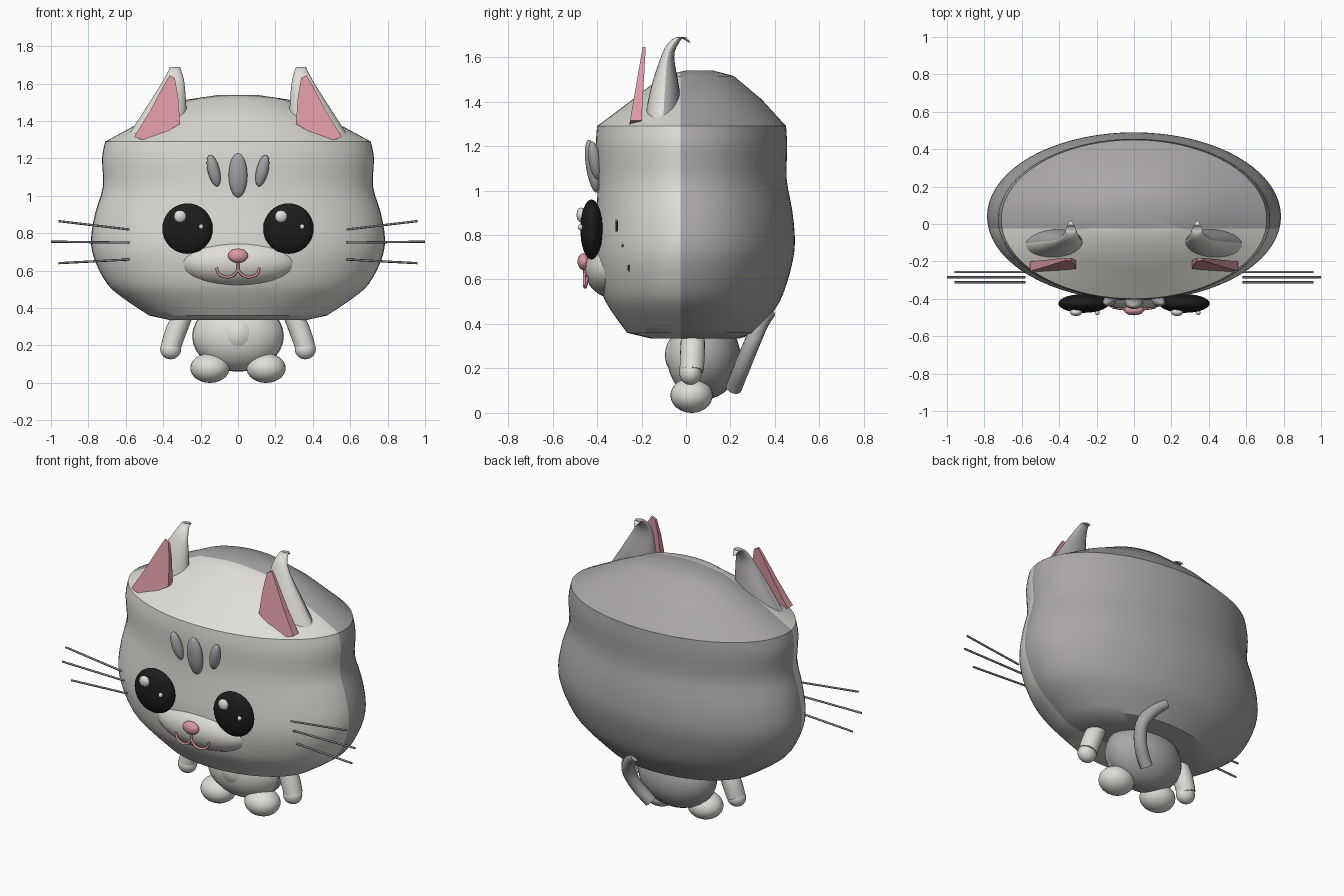
import bpy, bmesh, math
from mathutils import Vector

if "Cube" in bpy.data.objects:
    bpy.data.objects.remove(bpy.data.objects["Cube"])


def material(name, rgb):
    m = bpy.data.materials.new(name)
    m.diffuse_color = (*rgb, 1)
    m.use_nodes = True
    m.node_tree.nodes["Principled BSDF"].inputs["Base Color"].default_value = m.diffuse_color
    return m


WHITE = material("white_fur", (0.74, 0.73, 0.69))
GRAY = material("gray_fur", (0.40, 0.38, 0.395))
PINK = material("pink", (0.72, 0.32, 0.37))
BLACK = material("eye_black", (0.012, 0.012, 0.012))
WHISKER = material("whisker_gray", (0.22, 0.21, 0.22))


def finish(bm, name, mats, rule=None, angle=35):
    bmesh.ops.recalc_face_normals(bm, faces=bm.faces[:])
    bm.normal_update()
    if rule:
        for f in bm.faces:
            f.material_index = rule(f)
    me = bpy.data.meshes.new(name)
    bm.to_mesh(me)
    bm.free()
    for m in mats:
        me.materials.append(m)
    ob = bpy.data.objects.new(name, me)
    bpy.context.collection.objects.link(ob)
    bpy.ops.object.select_all(action='DESELECT')
    ob.select_set(True)
    bpy.context.view_layer.objects.active = ob
    bpy.ops.object.shade_smooth_by_angle(angle=math.radians(angle))
    return ob


def split_y(bm, y):
    bmesh.ops.bisect_plane(bm, geom=bm.verts[:] + bm.edges[:] + bm.faces[:],
                           plane_co=(0, y, 0), plane_no=(0, 1, 0))


def ellipsoid(name, loc, r, mat, tilt=(0, 0), split=None):
    """Ellipsoid with optional lean about x and y, and white front / gray back."""
    bm = bmesh.new()
    bmesh.ops.create_uvsphere(bm, u_segments=28, v_segments=16, radius=1)
    bmesh.ops.scale(bm, vec=r, verts=bm.verts)
    from mathutils import Matrix
    rot = Matrix.Rotation(tilt[1], 3, 'Y') @ Matrix.Rotation(tilt[0], 3, 'X')
    bmesh.ops.rotate(bm, cent=(0, 0, 0), matrix=rot, verts=bm.verts)
    bmesh.ops.translate(bm, vec=loc, verts=bm.verts)
    if split is None:
        return finish(bm, name, [mat])
    split_y(bm, split)
    return finish(bm, name, [WHITE, GRAY],
                  lambda f: int(f.calc_center_median().y > split))


def loft(rings, n):
    """Horizontal elliptical rings (cx, cy, cz, rx, ry) joined into a skin."""
    bm = bmesh.new()
    loops = []
    for cx, cy, cz, rx, ry in rings:
        loops.append([bm.verts.new((cx + rx * math.cos(2 * math.pi * i / n),
                                    cy + ry * math.sin(2 * math.pi * i / n), cz))
                      for i in range(n)])
    for a, b in zip(loops, loops[1:]):
        for i in range(n):
            j = (i + 1) % n
            bm.faces.new((a[i], a[j], b[j], b[i]))
    bm.faces.new(loops[0])
    bm.faces.new(loops[-1])
    return bm


def smooth_path(pts, steps):
    """Catmull-Rom interpolation through points of any dimension."""
    out = []
    for k in range(len(pts) - 1):
        p0, p1, p2, p3 = (Vector(pts[max(0, min(len(pts) - 1, k + d))])
                          for d in (-1, 0, 1, 2))
        for s in range(steps):
            t = s / steps
            out.append(0.5 * (2 * p1 + (p2 - p0) * t + (2 * p0 - 5 * p1 + 4 * p2 - p3) * t * t
                              + (3 * p1 - p0 - 3 * p2 + p3) * t ** 3))
    return out + [Vector(pts[-1])]


def tube(name, pts, radii, mat, n=12, steps=5):
    """Round tube with varying radius along a smooth path."""
    path = smooth_path([(*p, r) for p, r in zip(pts, radii)], steps)
    bm = bmesh.new()
    loops = []
    for k, p in enumerate(path):
        d = path[min(k + 1, len(path) - 1)].xyz - path[max(k - 1, 0)].xyz
        q = d.to_track_quat('Z', 'Y')
        loops.append([bm.verts.new(p.xyz + q @ Vector((p.w * math.cos(2 * math.pi * i / n),
                                                       p.w * math.sin(2 * math.pi * i / n), 0)))
                      for i in range(n)])
    for a, b in zip(loops, loops[1:]):
        for i in range(n):
            j = (i + 1) % n
            bm.faces.new((a[i], a[j], b[j], b[i]))
    bm.faces.new(loops[0])
    bm.faces.new(loops[-1])
    return finish(bm, name, [mat], angle=50)


# Head: faceted crown, wavy cheeks, white front and gray back
crown = [(0, 0.06, 1.54, 0.10, 0.06), (0, 0.055, 1.515, 0.27, 0.16), (0, 0.05, 1.41, 0.49, 0.29)]
cheeks = [(0, 0.025, 1.29, 0.71, 0.425), (0, 0.025, 1.20, 0.727, 0.43),
          (0, 0.028, 1.05, 0.722, 0.425), (0, 0.038, 0.91, 0.763, 0.44),
          (0, 0.04, 0.77, 0.786, 0.45), (0, 0.035, 0.66, 0.767, 0.44),
          (0, 0.03, 0.53, 0.70, 0.405), (0, 0.03, 0.45, 0.61, 0.36),
          (0, 0.03, 0.36, 0.475, 0.295)]
head = loft(crown + [tuple(v) for v in smooth_path(cheeks, 3)] + [(0, 0.04, 0.335, 0.36, 0.2)], 72)
split_y(head, -0.025)
finish(head, "head", [WHITE, GRAY], lambda f: int(f.calc_center_median().y > -0.025), 30)

# Muzzle, nose and mouth
ellipsoid("muzzle", (0, -0.31, 0.645), (0.32, 0.145, 0.135), WHITE)
ellipsoid("nose", (0, -0.46, 0.68), (0.053, 0.028, 0.038), PINK)
tube("mouth_line", [(0, -0.455, 0.66), (0, -0.457, 0.60)], [0.007] * 2, PINK, 8)
for s, side in ((-1, "left"), (1, "right")):
    tube("mouth_" + side, [(0, -0.457, 0.605), (s * 0.025, -0.456, 0.575), (s * 0.06, -0.454, 0.565),
                           (s * 0.10, -0.448, 0.58), (s * 0.115, -0.444, 0.615)],
         [0.007] * 5, PINK, 8)

# Forehead stripes
ellipsoid("stripe_middle", (0, -0.42, 1.11), (0.05, 0.03, 0.12), GRAY, (0.15, 0))

for s, side in ((-1, "left"), (1, "right")):
    ellipsoid("stripe_" + side, (s * 0.13, -0.41, 1.135), (0.032, 0.028, 0.088), GRAY,
              (0.15, s * 0.24))

    # Eyes with two highlights each
    ellipsoid("eye_" + side, (s * 0.27, -0.425, 0.825), (0.135, 0.05, 0.135), BLACK, (0, 0))
    ellipsoid("highlight_large_" + side, (s * 0.27 - 0.04, -0.472, 0.89), (0.033, 0.02, 0.033), WHITE)
    ellipsoid("highlight_small_" + side, (s * 0.27 + 0.073, -0.475, 0.835), (0.013, 0.012, 0.014), WHITE)

    # Whiskers
    for k, (x, y, z0, z1) in enumerate([(0.96, -0.312, 0.82, 0.865), (1.0, -0.285, 0.75, 0.755),
                                        (0.96, -0.257, 0.66, 0.64)]):
        tube(f"whisker_{side}_{k}", [(s * 0.58, y, z0), (s * x, y, z1)], [0.006] * 2, WHISKER, 8, 1)

    # Outer ear with hooked tip
    ear = [(s * x, y, z, rx, ry) for x, y, z, rx, ry in
           [(0.447, -0.105, 1.27, 0.175, 0.09), (0.39, -0.095, 1.45, 0.115, 0.066),
            (0.348, -0.083, 1.60, 0.062, 0.03), (0.338, -0.055, 1.665, 0.036, 0.024),
            (0.338, -0.02, 1.69, 0.024, 0.016), (0.338, 0.018, 1.665, 0.004, 0.004)]]
    finish(loft([tuple(v) for v in smooth_path(ear, 4)], 24), "ear_" + side, [WHITE, GRAY],
           lambda f: int(f.normal.y > 0))

    # Pink inner ear plate, thinning and leaning back towards the tip
    outline = [(0.31, 1.385), (0.32, 1.53), (0.338, 1.63), (0.365, 1.645), (0.39, 1.605),
               (0.47, 1.455), (0.555, 1.315), (0.50, 1.295), (0.445, 1.305)]
    bm = bmesh.new()
    rows = []
    for d in (-1, 1):
        rows.append([])
        for x, z in outline:
            t = (z - 1.295) / 0.35
            rows[-1].append(bm.verts.new((s * x, -0.228 + 0.04 * t + d * (0.027 - 0.02 * t), z)))
        bm.faces.new(rows[-1])
    for i in range(len(outline)):
        j = (i + 1) % len(outline)
        bm.faces.new((rows[0][i], rows[0][j], rows[1][j], rows[1][i]))
    finish(bm, "inner_ear_" + side, [PINK])

    # Arms, hands and feet
    tube("arm_" + side, [(s * 0.285, 0.03, 0.38), (s * 0.33, 0.03, 0.28), (s * 0.36, 0.025, 0.19)],
         [0.05, 0.056, 0.054], WHITE, 20)
    ellipsoid("hand_" + side, (s * 0.36, 0.02, 0.18), (0.056, 0.05, 0.054), WHITE)
    ellipsoid("foot_" + side, (s * 0.15, 0.025, 0.079), (0.105, 0.095, 0.079), WHITE)

# Body with belly patch
ellipsoid("body", (0, 0.08, 0.25), (0.245, 0.165, 0.19), WHITE, split=0.04)
ellipsoid("belly", (0, 0.02, 0.26), (0.12, 0.115, 0.12), WHITE)

# Curled tail
tube("tail", [(0.09, 0.215, 0.11), (0.16, 0.25, 0.20), (0.19, 0.295, 0.31), (0.14, 0.335, 0.40),
              (0.08, 0.375, 0.45)], [0.036, 0.037, 0.037, 0.035, 0.028], GRAY, 16)
